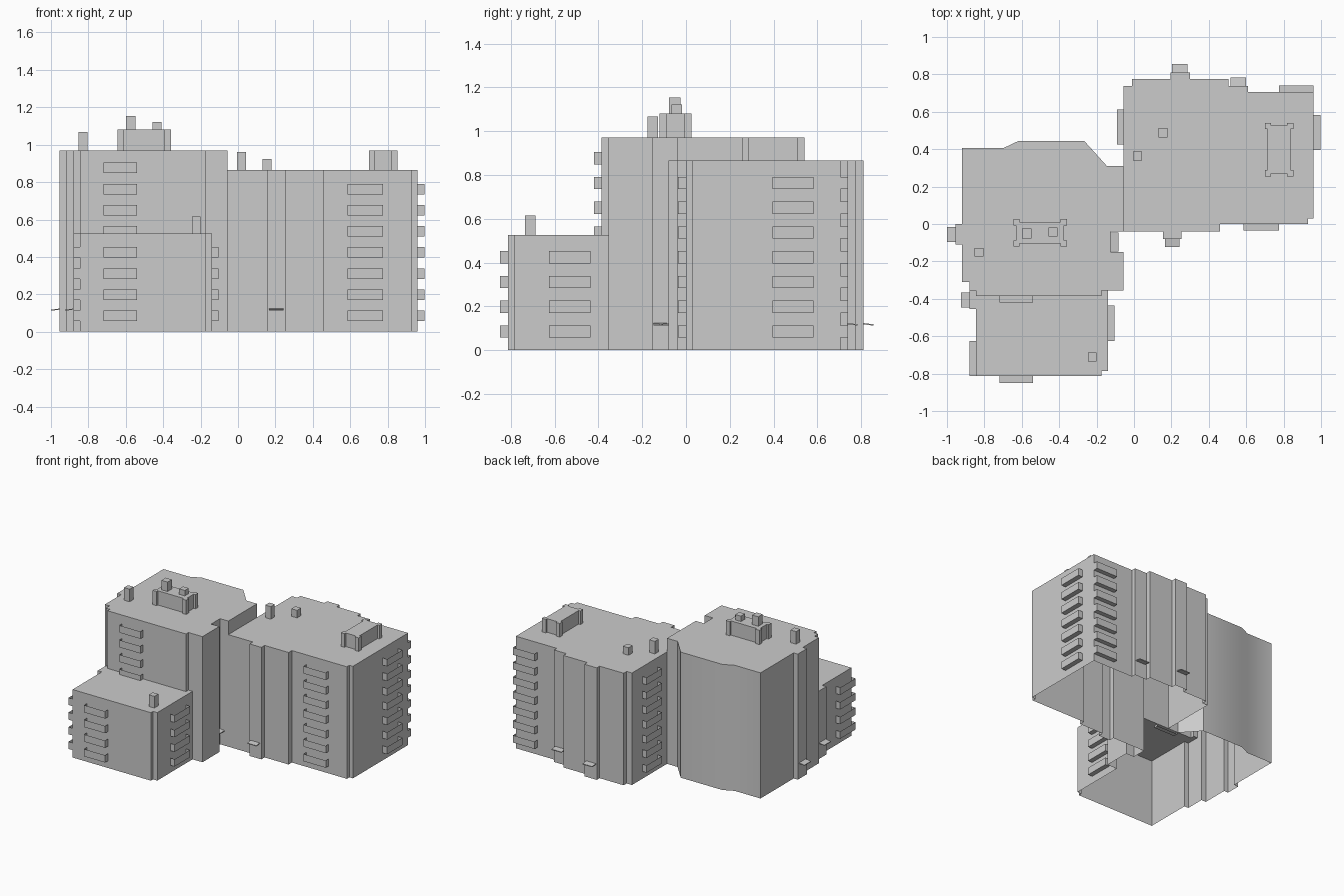
import bpy, bmesh, math

if "Cube" in bpy.data.objects:
    bpy.data.objects.remove(bpy.data.objects["Cube"])

H_A, H_B, H_C = 0.97, 0.865, 0.525      # roof heights of the three blocks


def finish(name, bm):
    me = bpy.data.meshes.new(name)
    bm.to_mesh(me)
    bm.free()
    ob = bpy.data.objects.new(name, me)
    bpy.context.collection.objects.link(ob)
    return ob


def shell(name, pts, top, base=0.0, edge_base={}):
    """Walls and flat roof over a counterclockwise outline, open underneath.
    edge_base raises the foot of a wall (None leaves the wall out)."""
    bm = bmesh.new()
    roof = [bm.verts.new((x, y, top)) for x, y in pts]
    bm.faces.new(roof)
    feet = {}
    n = len(pts)
    for i in range(n):
        j = (i + 1) % n
        z = edge_base.get(i, base)
        if z is None:
            continue
        for k in (i, j):
            if (k, z) not in feet:
                feet[k, z] = bm.verts.new((*pts[k], z))
        bm.faces.new((feet[i, z], feet[j, z], roof[j], roof[i]))
    return finish(name, bm)


def block(name, x0, x1, y0, y1, z0, z1):
    return shell(name, [(x0, y0), (x1, y0), (x1, y1), (x0, y1)], z1, z0)


def add_box(bm, x0, x1, y0, y1, z0, z1):
    geo = bmesh.ops.create_cube(bm, size=1)["verts"]
    for v in geo:
        v.co = (x1 if v.co.x > 0 else x0, y1 if v.co.y > 0 else y0,
                z1 if v.co.z > 0 else z0)
    return geo


def balconies(name, x0, x1, y0, y1, out, rows):
    """Stack of open-topped balconies facing direction out."""
    bm = bmesh.new()
    for k in rows:
        z = 0.057 + 0.113 * k
        add_box(bm, x0, x1, y0, y1, z, z + 0.056)
    bm.normal_update()
    gone = [f for f in bm.faces if f.normal.z > 0.9
            or f.normal.x * out[0] + f.normal.y * out[1] < -0.9]
    bmesh.ops.delete(bm, geom=gone, context='FACES')
    finish(name, bm)


def awning(name, x0, x1, y0, y1, out):
    """Thin door canopy, dropping away from the wall."""
    bm = bmesh.new()
    cx, cy = (x0 + x1) / 2, (y0 + y1) / 2
    for v in add_box(bm, x0, x1, y0, y1, 0.115, 0.121):
        v.co.z -= 0.12 * ((v.co.x - cx) * out[0] + (v.co.y - cy) * out[1])
    finish(name, bm)


def penthouse(name, cx, cy, X, Y, z0, z1, d=0.015, w=0.033):
    """Roof room with a square post at each corner."""
    corner = [(X - d, Y - w), (X, Y - w), (X, Y), (X - w, Y), (X - w, Y - d)]
    pts = []
    for sx, sy in ((1, 1), (-1, 1), (-1, -1), (1, -1)):
        c = corner if sx * sy > 0 else corner[::-1]
        pts += [(cx + sx * x, cy + sy * y) for x, y in c]
    shell(name, pts, z1, z0)


# Tall block
tall = shell("tall_block", [
    (-.92, -.31), (-.88, -.31), (-.88, -.355), (-.845, -.355), (-.845, -.385),
    (-.175, -.385), (-.175, -.355), (-.14, -.355), (-.055, -.355), (-.055, -.15),
    (-.125, -.15), (-.125, -.04), (-.055, -.04), (-.055, .31), (-.145, .31),
    (-.265, .443), (-.62, .443), (-.70, .405), (-.92, .405), (-.92, 0),
    (-.955, 0), (-.955, -.11), (-.92, -.11)], H_A,
    edge_base={2: H_C, 3: H_C, 4: H_C, 5: H_C, 6: H_C, 12: H_B})
bpy.context.view_layer.objects.active = tall
tall.select_set(True)
bpy.ops.object.shade_smooth_by_angle(angle=math.radians(30))

# Middle block on the right
shell("right_block", [
    (-.055, -.04), (.155, -.04), (.155, -.08), (.255, -.08), (.255, -.04),
    (.46, -.04), (.46, 0), (.93, 0), (.93, .03), (.96, .03), (.96, .705),
    (.61, .705), (.61, .738), (.505, .738), (.505, .775), (.30, .775),
    (.30, .81), (.195, .81), (.195, .775), (-.01, .775), (-.01, .738),
    (-.055, .738), (-.055, .31)], H_B, edge_base={22: None})

# Low block in front
shell("low_block", [
    (-.88, -.355), (-.88, -.455), (-.845, -.455), (-.845, -.812), (-.175, -.812),
    (-.175, -.785), (-.14, -.785), (-.14, -.355), (-.175, -.355), (-.175, -.385),
    (-.845, -.385), (-.845, -.355)], H_C,
    edge_base={i: None for i in range(7, 12)})

# Balcony stacks
F, B, L, R = (0, -1), (0, 1), (-1, 0), (1, 0)
balconies("right_block_front_balconies", .585, .775, -.036, 0, F, range(7))
balconies("right_block_side_balconies", .96, .998, .395, .582, R, range(7))
balconies("right_block_back_balconies", .775, .96, .705, .74, B, range(7))
balconies("right_block_inner_balconies", -.092, -.055, .425, .612, L, range(7))
balconies("tall_block_front_balconies", -.72, -.54, -.42, -.385, F, range(4, 8))
balconies("low_block_front_balconies", -.72, -.54, -.85, -.812, F, range(4))
balconies("low_block_right_balconies", -.14, -.104, -.625, -.437, R, range(4))
balconies("low_block_left_balconies", -.88, -.845, -.812, -.625, L, range(4))

# Door awnings
awning("awning_tall_left", -1.0, -.955, -.097, -.017, L)
awning("awning_tall_recess", -.125, -.083, -.148, -.045, R)
awning("awning_low_left", -.925, -.88, -.447, -.367, L)
awning("awning_right_front", .165, .242, -.122, -.08, F)
awning("awning_right_back_1", .203, .285, .81, .855, B)
awning("awning_right_back_2", .517, .60, .738, .782, B)

# Roof rooms
penthouse("tall_penthouse", -.502, -.047, .143, .073, H_A, 1.08)
penthouse("right_penthouse", .776, .398, .076, .143, H_B, H_A)

# Chimneys and vents
block("chimney_tall", -.852, -.804, -.175, -.127, H_A, 1.067)
block("vent_penthouse_1", -.60, -.548, -.077, -.025, 1.08, 1.153)
block("vent_penthouse_2", -.456, -.408, -.067, -.019, 1.08, 1.122)
block("chimney_right_1", -.005, .042, .34, .388, H_B, .962)
block("chimney_right_2", .132, .18, .463, .512, H_B, .923)
block("chimney_low", -.247, -.2, -.735, -.687, H_C, .615)
